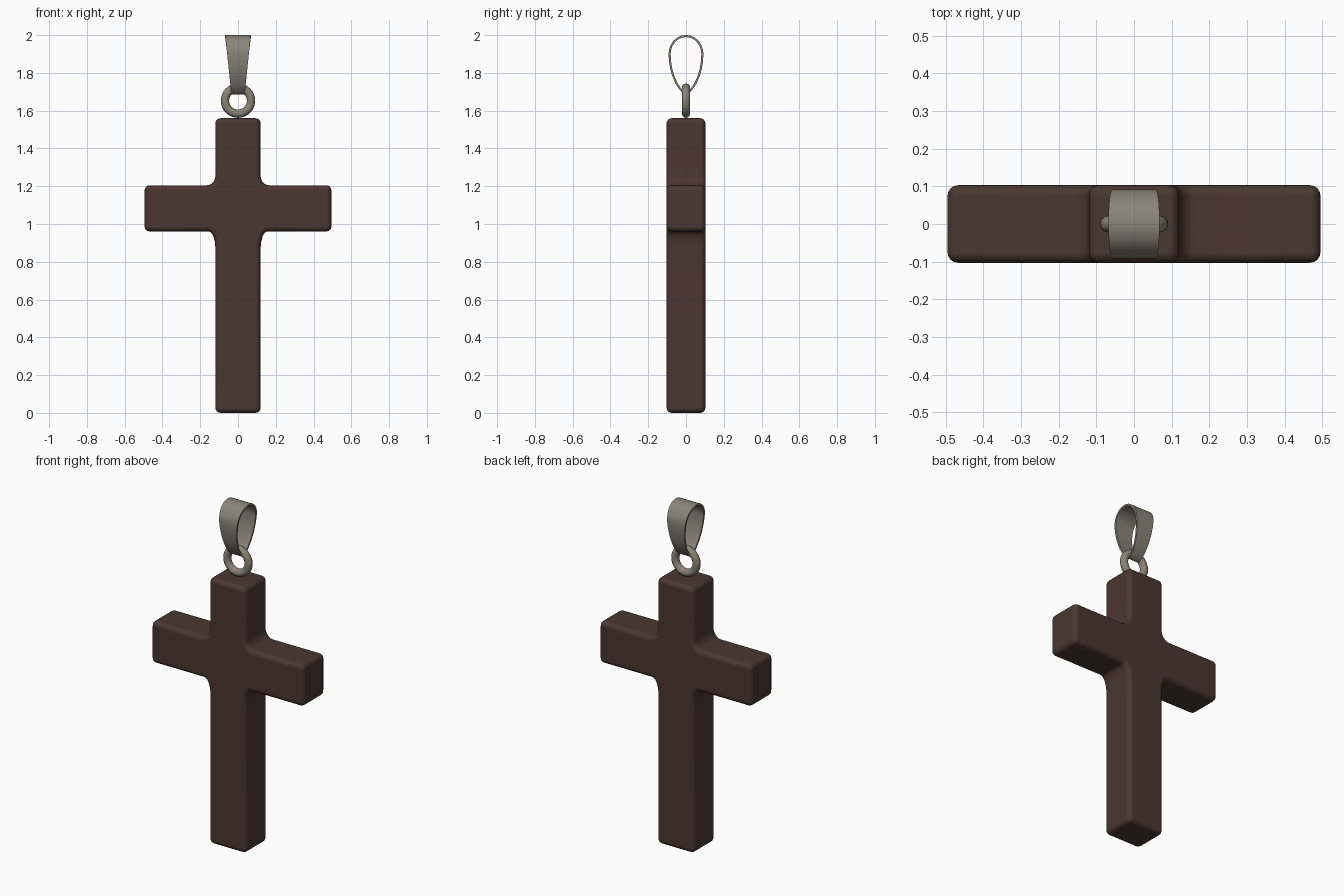
import bpy, bmesh, math
from mathutils import Vector

if "Cube" in bpy.data.objects:
    bpy.data.objects.remove(bpy.data.objects["Cube"])


def material(name, rgb):
    m = bpy.data.materials.new(name)
    m.diffuse_color = (*rgb, 1)
    m.use_nodes = True
    m.node_tree.nodes["Principled BSDF"].inputs["Base Color"].default_value = m.diffuse_color
    return m


wood = material("dark_brown_wood", (0.07, 0.038, 0.029))
metal = material("warm_grey_metal", (0.26, 0.23, 0.185))


def finish(bm, name, mat):
    bmesh.ops.recalc_face_normals(bm, faces=bm.faces)
    me = bpy.data.meshes.new(name)
    bm.to_mesh(me)
    bm.free()
    me.materials.append(mat)
    ob = bpy.data.objects.new(name, me)
    bpy.context.collection.objects.link(ob)
    return ob


def smooth(ob, degrees):
    bpy.ops.object.select_all(action='DESELECT')
    ob.select_set(True)
    bpy.context.view_layer.objects.active = ob
    bpy.ops.object.shade_smooth_by_angle(angle=math.radians(degrees))


# Cross: half outline with filleted inner corners, mirrored and extruded
W, ARM, LOW, HIGH, TOP, DEPTH = 0.12, 0.495, 0.96, 1.205, 1.56, 0.103


def fillet(z, rx, rz, side):
    """Arc from the upright to the arm edge at height z."""
    pts = []
    for i in range(9):
        t = i / 8 * math.pi / 2
        pts.append((W + rx - rx * math.cos(t),
                    z + side * (rz - rz * math.sin(t))))
    return pts


half = [(W, 0.0)] + fillet(LOW, 0.035, 0.09, -1)
half += [(ARM, LOW), (ARM, HIGH)]
half += fillet(HIGH, 0.045, 0.05, 1)[::-1] + [(W, TOP)]
outline = half + [(-x, z) for x, z in reversed(half)]

bm = bmesh.new()
face = bm.faces.new([bm.verts.new((x, -DEPTH, z)) for x, z in outline])
ext = bmesh.ops.extrude_face_region(bm, geom=[face])
bmesh.ops.translate(bm, vec=(0, 2 * DEPTH, 0),
                    verts=[v for v in ext["geom"] if isinstance(v, bmesh.types.BMVert)])
cross = finish(bm, "cross", wood)
smooth(cross, 180)
bev = cross.modifiers.new("rounded_edges", 'BEVEL')
bev.width = 0.028
bev.segments = 4
bev.limit_method = 'ANGLE'
bev.angle_limit = math.radians(60)
bev.use_clamp_overlap = False
bev.harden_normals = True

# Jump ring standing on the top of the cross
bpy.ops.mesh.primitive_torus_add(major_radius=0.069, minor_radius=0.022,
                                 major_segments=32, minor_segments=12,
                                 location=(0, 0, 1.653),
                                 rotation=(math.pi / 2, 0, 0))
ring = bpy.context.object
ring.name = "jump_ring"
ring.data.materials.append(metal)
smooth(ring, 60)

# Bail: teardrop band, wider at the top
N, THICK, BOTTOM, MID = 48, 0.011, 1.685, 1.9


def teardrop(t):
    c, s = math.cos(t), math.sin(t)
    if s >= 0:
        return Vector((0.092 * c, MID + 0.1 * s))
    return Vector((0.092 * math.copysign(abs(c) ** 1.35, c), MID + (MID - BOTTOM) * s))


loop = [teardrop(2 * math.pi * i / N) for i in range(N)]
bm = bmesh.new()
rows = []
for i, p in enumerate(loop):
    d = (loop[(i + 1) % N] - loop[i - 1]).normalized()
    inner = p + Vector((-d.y, d.x)) * THICK
    hw = 0.035 + 0.033 * (p.y - BOTTOM) / (2 - BOTTOM)
    rows.append([bm.verts.new((x, q.x, q.y))
                 for x, q in ((-hw, p), (hw, p), (hw, inner), (-hw, inner))])
for i in range(N):
    a, b = rows[i], rows[(i + 1) % N]
    for k in range(4):
        bm.faces.new((a[k], a[(k + 1) % 4], b[(k + 1) % 4], b[k]))
bail = finish(bm, "bail", metal)
smooth(bail, 40)
